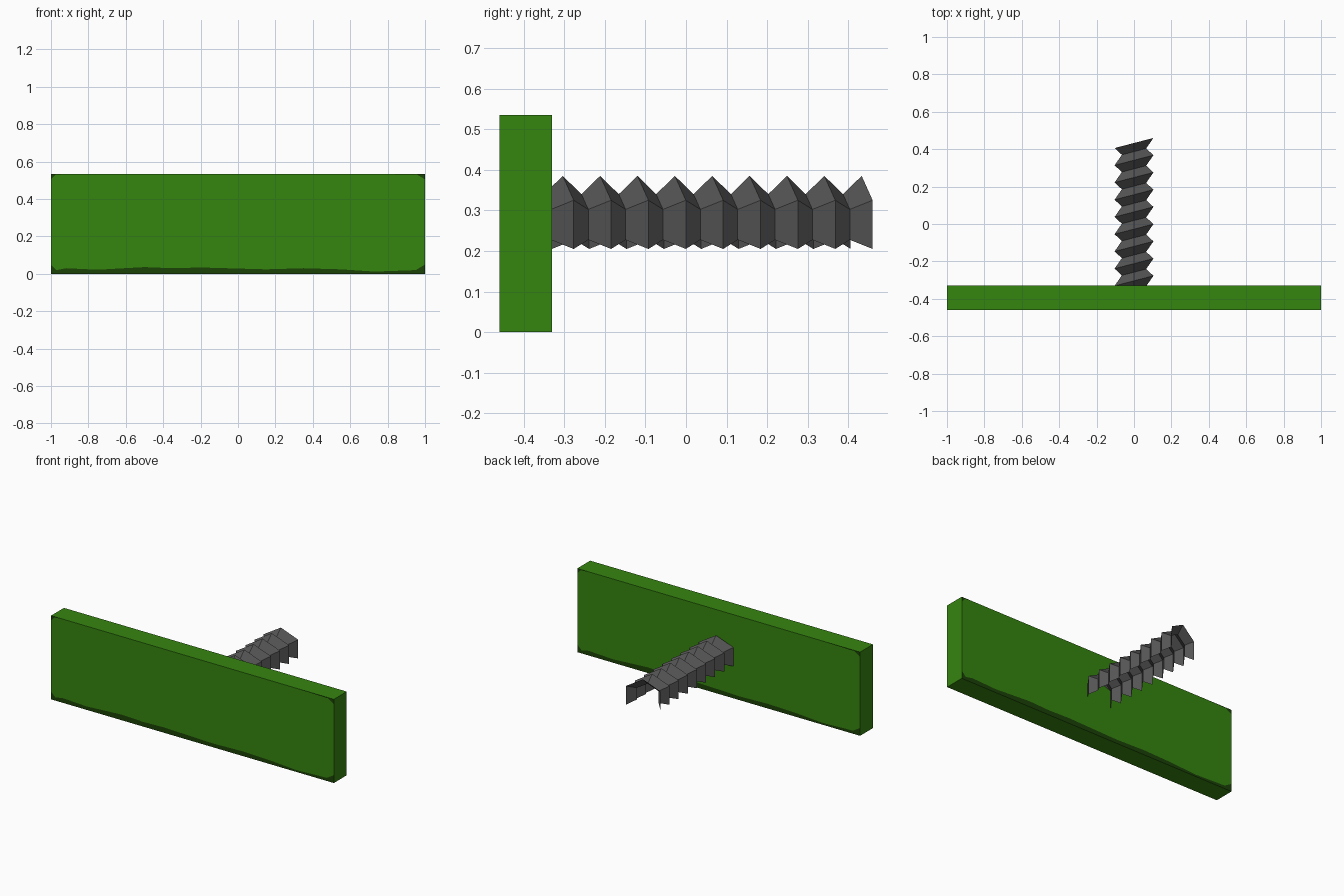
import bpy, bmesh, math

if "Cube" in bpy.data.objects:
    bpy.data.objects.remove(bpy.data.objects["Cube"])


def material(name, rgb):
    m = bpy.data.materials.new(name)
    m.diffuse_color = (*rgb, 1)
    m.use_nodes = True
    m.node_tree.nodes["Principled BSDF"].inputs["Base Color"].default_value = m.diffuse_color
    return m


green = material("green", (0.036, 0.235, 0.005))
dark_green = material("dark green", (0.011, 0.055, 0.002))
grey = material("dark grey", (0.09, 0.09, 0.09))


def finish(bm, name, mats):
    me = bpy.data.meshes.new(name)
    bm.to_mesh(me)
    bm.free()
    for m in mats:
        me.materials.append(m)
    ob = bpy.data.objects.new(name, me)
    bpy.context.collection.objects.link(ob)
    return ob


# Board: box whose two large faces carry a worn dark lower edge and corners
Y0, Y1, TOP = -0.46, -0.33, 0.535
wear = [(-1, .05), (-.97, .02), (-.92, .03), (-.75, .022), (-.5, .036), (-.35, .03),
        (-.2, .034), (.15, .024), (.35, .03), (.55, .024), (.73, .012), (.95, .02), (1, .05)]
bm = bmesh.new()


def face(points, mat=0):
    f = bm.faces.new([bm.verts.new(p) for p in points])
    f.material_index = mat


for y, s in ((Y0, 1), (Y1, -1)):
    def panel(pts, mat):
        pts = [(s * x, y, z) for x, z in pts]
        face(pts, mat)
    for (xa, za), (xb, zb) in zip(wear, wear[1:]):
        panel([(xa, 0), (xb, 0), (xb, zb), (xa, za)], 1)
        ta = .505 if xa == -1 else (TOP - .005 if xa < -.96 else TOP)
        tb = .505 if xb == 1 else (TOP - .005 if xb == .95 else TOP)
        panel([(xa, za), (xb, zb), (xb, tb), (xa, ta)], 0)
        if ta < TOP or tb < TOP:
            pts = [(xa, ta), (xb, tb)]
            if tb < TOP:
                pts.append((xb, TOP))
            if ta < TOP:
                pts.append((xa, TOP))
            panel(pts, 1)
# Board rim
face([(-1, Y0, TOP), (1, Y0, TOP), (1, Y1, TOP), (-1, Y1, TOP)])
face([(-1, Y1, 0), (1, Y1, 0), (1, Y0, 0), (-1, Y0, 0)])
face([(1, Y0, 0), (1, Y1, 0), (1, Y1, TOP), (1, Y0, TOP)])
face([(-1, Y1, 0), (-1, Y0, 0), (-1, Y0, TOP), (-1, Y1, TOP)])
bmesh.ops.remove_doubles(bm, verts=bm.verts, dist=1e-5)
finish(bm, "board", [green, dark_green])

# Threaded shaft: slanted hexagonal ridges, open underneath
PITCH, CZ = 0.0921, 0.265
bm = bmesh.new()
rings = []
for k in range(19):
    r = 0.12 if k % 2 == 0 else 0.075
    ring = []
    for a in (-30, 30, 90, 150, 210):
        x = r * math.cos(math.radians(a))
        z = CZ + r * math.sin(math.radians(a))
        ring.append(bm.verts.new((x, 0.433 - k * PITCH / 2 + 0.26 * x, z)))
    rings.append(ring)
for a, b in zip(rings, rings[1:]):
    for i in range(4):
        bm.faces.new((a[i], a[i + 1], b[i + 1], b[i]))
bm.normal_update()
if sum(f.normal.z for f in bm.faces) < 0:
    bmesh.ops.reverse_faces(bm, faces=bm.faces[:])
finish(bm, "threaded_shaft", [grey])
